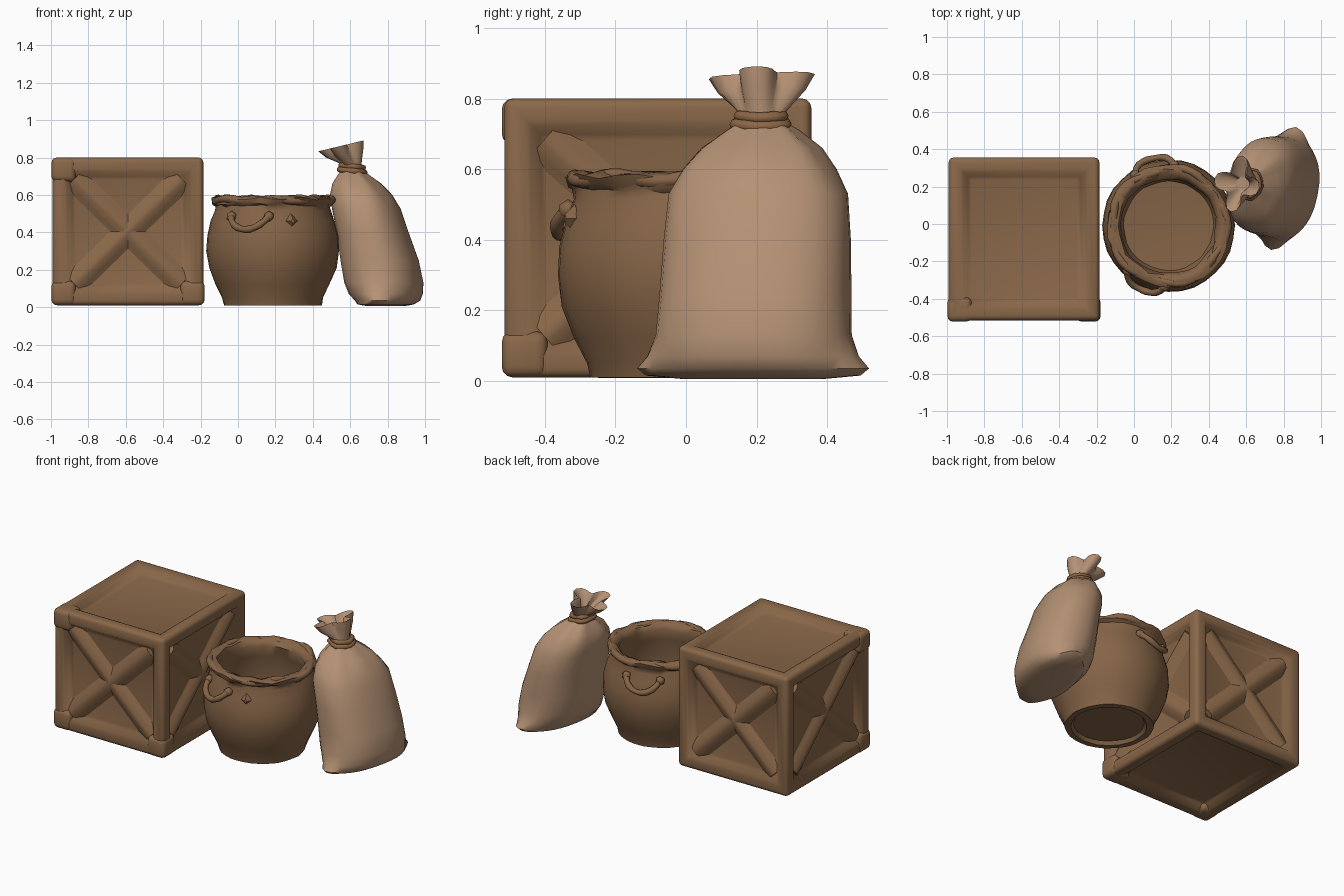
import bpy, bmesh, math, random
from mathutils import Vector, Matrix

random.seed(4)
if "Cube" in bpy.data.objects:
    bpy.data.objects.remove(bpy.data.objects["Cube"])


def make_material(name, rgb):
    m = bpy.data.materials.new(name)
    m.use_nodes = True
    m.diffuse_color = (*rgb, 1)
    m.node_tree.nodes["Principled BSDF"].inputs["Base Color"].default_value = (*rgb, 1)
    return m


wood = make_material("wood brown", (0.255, 0.138, 0.067))
clay = make_material("clay brown", (0.235, 0.127, 0.062))
cloth = make_material("sack cloth", (0.46, 0.285, 0.175))
rope = make_material("rope brown", (0.27, 0.135, 0.062))


def finish(name, bm, mat, angle=50):
    bmesh.ops.recalc_face_normals(bm, faces=bm.faces)
    me = bpy.data.meshes.new(name)
    bm.to_mesh(me)
    bm.free()
    ob = bpy.data.objects.new(name, me)
    bpy.context.collection.objects.link(ob)
    me.materials.append(mat)
    bpy.ops.object.select_all(action='DESELECT')
    ob.select_set(True)
    bpy.context.view_layer.objects.active = ob
    bpy.ops.object.shade_smooth_by_angle(angle=math.radians(angle))


def loft(name, rings, mat, angle=50):
    """Skin a list of equal point loops and cap both ends."""
    bm = bmesh.new()
    loops = [[bm.verts.new(p) for p in ring] for ring in rings]
    n = len(loops[0])
    for a, b in zip(loops, loops[1:]):
        for i in range(n):
            j = (i + 1) % n
            bm.faces.new((a[i], a[j], b[j], b[i]))
    bm.faces.new(loops[0])
    bm.faces.new(loops[-1])
    finish(name, bm, mat, angle)


def tube(name, points, radius, mat, closed=False):
    cu = bpy.data.curves.new(name, 'CURVE')
    cu.dimensions = '3D'
    cu.bevel_depth = radius
    cu.bevel_resolution = 2
    cu.use_fill_caps = True
    sp = cu.splines.new('POLY')
    sp.points.add(len(points) - 1)
    for p, co in zip(sp.points, points):
        p.co = (*co, 1)
        p.radius = random.uniform(0.85, 1.15)
    sp.use_cyclic_u = closed
    sp.use_smooth = True
    cu.materials.append(mat)
    ob = bpy.data.objects.new(name, cu)
    bpy.context.collection.objects.link(ob)


# Crate: bevelled box with softly sunken panels
size = Vector((0.805, 0.87, 0.79))
centre = Vector((-0.588, -0.08, 0.405))
bm = bmesh.new()
bmesh.ops.create_cube(bm, size=1)
for v in bm.verts:
    v.co = v.co * size + centre
sides = bm.faces[:]
bmesh.ops.inset_individual(bm, faces=sides, thickness=0.085, depth=0)
bmesh.ops.inset_individual(bm, faces=sides, thickness=0.025, depth=-0.008)
bmesh.ops.inset_individual(bm, faces=sides, thickness=0.035, depth=-0.03)
bmesh.ops.inset_individual(bm, faces=sides, thickness=0.025, depth=-0.006)
outer = [e for e in bm.edges if all(
    sum(abs(abs(c) - s / 2) < 1e-4 for c, s in zip(v.co - centre, size)) == 3
    for v in e.verts)]
bmesh.ops.bevel(bm, geom=outer, offset=0.025, segments=3, affect='EDGES', profile=0.5)
finish("crate_body", bm, wood, 60)


# Crossed ridges on the four upright sides
def brace(name, a, b, out):
    along = (b - a).normalized()
    across = along.cross(out)
    section = [(-0.085, -0.01), (-0.045, 0.012), (-0.015, 0.032),
               (0.015, 0.032), (0.045, 0.012), (0.085, -0.01)]
    loft(name, [[p + across * s + out * h for s, h in section] for p in (a, b)], wood, 60)


for label, out in (("front", (0, -1, 0)), ("back", (0, 1, 0)),
                   ("left", (1, 0, 0)), ("right", (-1, 0, 0))):
    out = Vector(out)
    side = Vector((0, 0, 1)).cross(out)
    depth = abs(out.dot(size)) / 2 - 0.044
    half = abs(side.dot(size)) / 2 - 0.115
    for k, tag in ((1, "rising"), (-1, "falling")):
        a = centre + out * depth + side * -half * k + Vector((0, 0, -0.28))
        b = centre + out * depth + side * half * k + Vector((0, 0, 0.28))
        brace(f"crate_{label}_brace_{tag}", a, b, out)

# Slightly raised caps on some crate corners
for i, corner in enumerate(((1, -1, -1), (-1, -1, -1), (-1, -1, 1))):
    corner = Vector(corner)
    bm = bmesh.new()
    bmesh.ops.create_cube(bm, size=0.13)
    for v in bm.verts:
        v.co += centre + corner * (size / 2 - Vector((0.058, 0.058, 0.065)))
    bmesh.ops.bevel(bm, geom=bm.edges[:], offset=0.03, segments=3, affect='EDGES', profile=0.5)
    finish(f"crate_corner_cap_{i + 1}", bm, wood, 60)

# Pot: lathed wall with a hollow inside and a recessed foot
pot = Vector((0.185, -0.01, 0))
profile = [(0.21, 0.03), (0.225, 0.008), (0.262, 0.01), (0.272, 0.05), (0.305, 0.12),
           (0.34, 0.21), (0.355, 0.30), (0.35, 0.38), (0.33, 0.46), (0.31, 0.515),
           (0.305, 0.54), (0.322, 0.555), (0.33, 0.58), (0.305, 0.595), (0.27, 0.585),
           (0.255, 0.55), (0.27, 0.48), (0.30, 0.33), (0.28, 0.17), (0.24, 0.07), (0.10, 0.06)]
N = 32
rings = []
for r, z in profile:
    wob = 0.008 if z > 0.53 else 0.003
    rings.append([pot + Vector((math.cos(t) * q, math.sin(t) * q,
                                z + (random.uniform(-wob, wob) if z > 0.5 else 0)))
                  for t in (math.tau * i / N for i in range(N))
                  for q in [r + random.uniform(-wob, wob)]])
loft("pot_body", rings, clay)

# Uneven roll around the pot rim
roll = []
for i in range(48):
    t = math.tau * i / 48
    r = 0.305 + 0.012 * math.cos(5 * t)
    roll.append(pot + Vector((math.cos(t) * r, math.sin(t) * r, 0.573 + 0.007 * math.sin(7 * t))))
tube("pot_rim_roll", roll, 0.021, clay, closed=True)

# Pot handles hanging on opposite sides
for label, deg in (("front", -113), ("back", 104)):
    base = math.radians(deg)
    pts = []
    for i in range(11):
        u = -1 + i / 5
        t = base + 0.34 * u
        r = 0.325 + 0.045 * (1 - u ** 4)
        pts.append(pot + Vector((math.cos(t) * r, math.sin(t) * r, 0.415 + 0.07 * u * u)))
    tube(f"pot_{label}_handle", pts, 0.019, clay)
    for end, tag in ((pts[0], "start"), (pts[-1], "end")):
        bm = bmesh.new()
        bmesh.ops.create_icosphere(bm, subdivisions=1, radius=0.03,
                                   matrix=Matrix.Translation(end))
        finish(f"pot_{label}_handle_lug_{tag}", bm, clay)

# Small diamond chip on the pot wall
bm = bmesh.new()
t = math.radians(-72)
spot = pot + Vector((math.cos(t) * 0.335, math.sin(t) * 0.335, 0.46))
bmesh.ops.create_cone(bm, segments=4, radius1=0.04, radius2=0.012, depth=0.03, cap_ends=True,
                      matrix=Matrix.Translation(spot) @ Matrix.Rotation(t, 4, 'Z')
                      @ Matrix.Rotation(math.pi / 2, 4, 'Y'))
finish("pot_chip", bm, clay, 20)


# Sack: height, centre x, centre y, half thickness, half width, then folds
def sack_ring(z, cx, cy, rx, ry, lobes=0.0, tip=0.0, count=4, tilt=0.0):
    ring = []
    for i in range(32):
        t = math.tau * i / 32
        c, s = (math.copysign(abs(f) ** 0.87, f) for f in (math.cos(t), math.sin(t)))
        k = 1 + lobes * math.cos(count * t)
        p = Vector((rx * c * k, ry * s * k * (1 + tip * abs(s) ** 14), 0))
        p.rotate(Matrix.Rotation(-0.2, 3, 'Z'))
        ring.append(p + Vector((cx, cy, z + tilt * p.x)))
    return ring


body = [sack_ring(0.005, 0.79, 0.19, 0.09, 0.20),
        sack_ring(0.015, 0.79, 0.19, 0.14, 0.27, 0, 0.15),
        sack_ring(0.035, 0.80, 0.19, 0.165, 0.275, 0, 0.22),
        sack_ring(0.07, 0.79, 0.19, 0.19, 0.278, 0, 0.1),
        sack_ring(0.13, 0.78, 0.192, 0.205, 0.278),
        sack_ring(0.25, 0.757, 0.197, 0.203, 0.272),
        sack_ring(0.40, 0.72, 0.202, 0.185, 0.266),
        sack_ring(0.53, 0.685, 0.205, 0.176, 0.255),
        sack_ring(0.60, 0.66, 0.205, 0.16, 0.218, 0.02, 0, 7),
        sack_ring(0.66, 0.638, 0.21, 0.125, 0.17, 0.04, 0, 7),
        sack_ring(0.71, 0.618, 0.215, 0.075, 0.10, 0.08, 0, 7),
        sack_ring(0.74, 0.61, 0.215, 0.05, 0.055),
        sack_ring(0.77, 0.60, 0.215, 0.055, 0.068, 0.12),
        sack_ring(0.82, 0.57, 0.215, 0.08, 0.10, 0.27, tilt=0.2),
        sack_ring(0.862, 0.55, 0.215, 0.09, 0.112, 0.37, tilt=0.24),
        sack_ring(0.852, 0.55, 0.215, 0.075, 0.095, 0.38, tilt=0.24),
        sack_ring(0.79, 0.58, 0.215, 0.035, 0.04, 0.1)]
loft("sack", body, cloth)

# Bunched tie around the sack neck
for i, (z, r) in enumerate(((0.728, 0.064), (0.752, 0.056))):
    ring = sack_ring(z, 0.61, 0.215, r, r * 1.1, 0.08, 0, 5, tilt=-0.12)
    tube(f"sack_tie_{i + 1}", ring[::2], 0.016, rope, closed=True)
